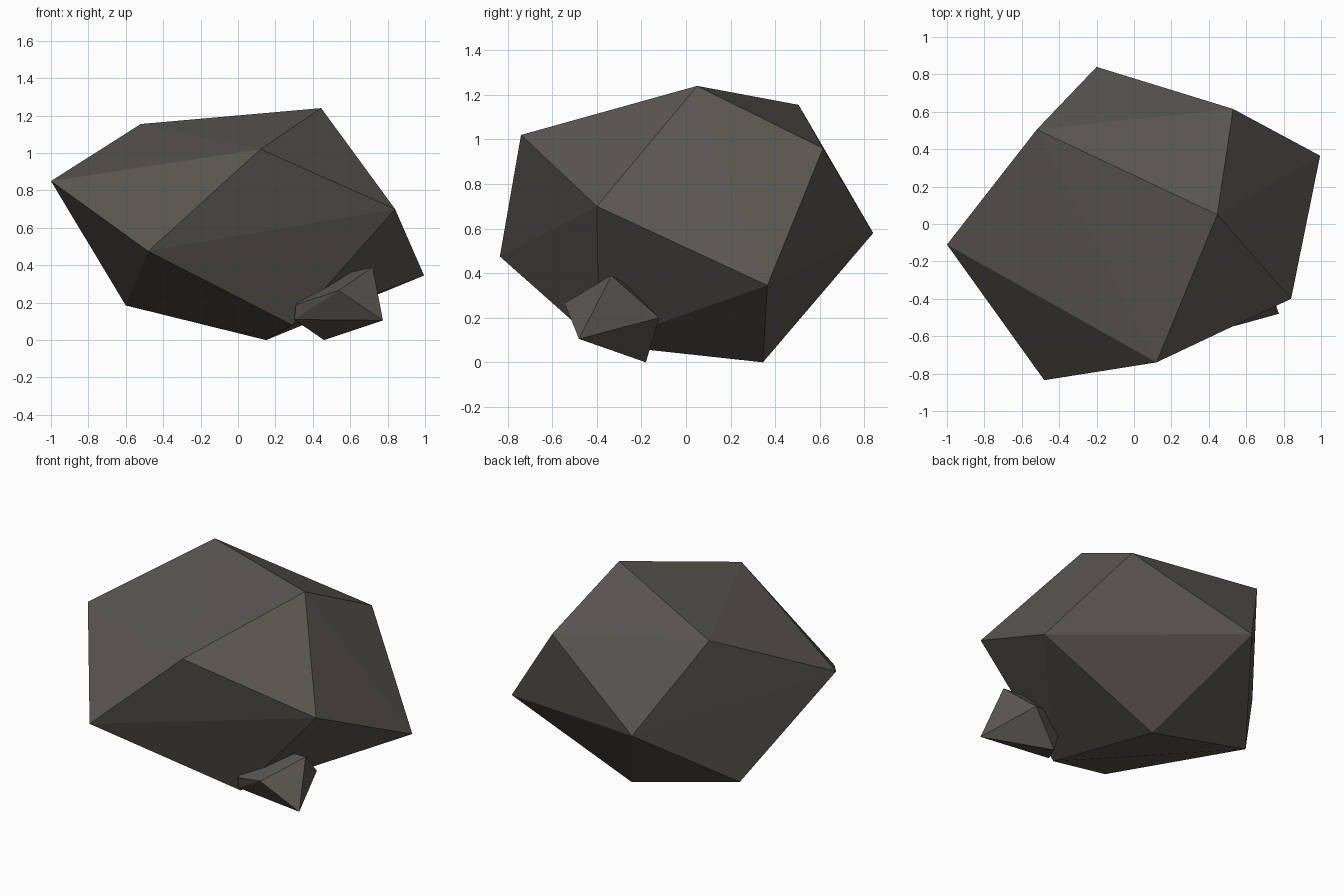
import bpy, bmesh

stone = bpy.data.materials.new("dark grey stone")
stone.diffuse_color = (0.105, 0.097, 0.083, 1)


def faceted_rock(name, corners):
    """Flat-faced stone: the convex hull of its corner points."""
    bm = bmesh.new()
    for c in corners:
        bm.verts.new(c)
    bmesh.ops.convex_hull(bm, input=bm.verts[:])
    bmesh.ops.recalc_face_normals(bm, faces=bm.faces[:])
    mesh = bpy.data.meshes.new(name)
    bm.to_mesh(mesh)
    bm.free()
    mesh.materials.append(stone)
    obj = bpy.data.objects.new(name, mesh)
    bpy.context.collection.objects.link(obj)
    return obj


# Large boulder: twelve corners, a skewed icosahedron
faceted_rock("boulder", [
    (0.445, 0.05, 1.24), (-0.52, 0.505, 1.155), (0.53, 0.615, 0.96),
    (0.12, -0.74, 1.02), (-1.0, -0.11, 0.85), (0.84, -0.40, 0.70),
    (-0.20, 0.84, 0.58), (-0.48, -0.835, 0.475), (0.995, 0.365, 0.345),
    (-0.60, 0.305, 0.185), (0.29, -0.39, 0.08), (0.15, 0.345, 0.0),
])

# Small stone leaning into the front right foot of the boulder
faceted_rock("small_stone", [
    (0.72, -0.335, 0.39), (0.775, -0.48, 0.105), (0.54, -0.545, 0.265),
    (0.65, -0.12, 0.20), (0.46, -0.18, 0.0), (0.31, -0.446, 0.19),
    (0.30, -0.42, 0.11), (0.59, -0.28, 0.36), (0.36, -0.22, 0.28),
])
